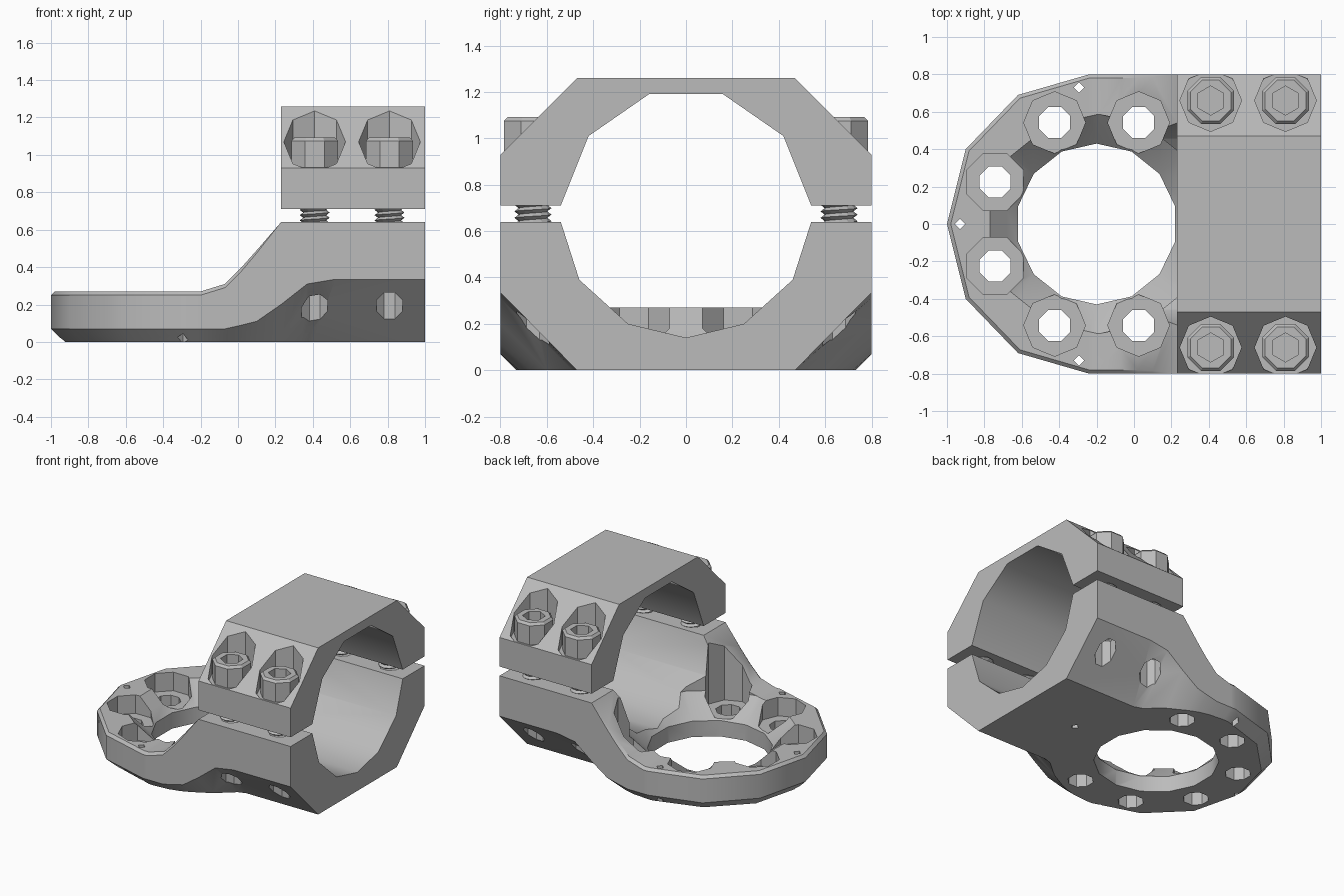
import bpy, bmesh, math

if "Cube" in bpy.data.objects:
    bpy.data.objects.remove(bpy.data.objects["Cube"])

grey = bpy.data.materials.new("satin grey")
grey.diffuse_color = (0.5, 0.5, 0.5, 1)
grey.use_nodes = True
grey.node_tree.nodes["Principled BSDF"].inputs["Base Color"].default_value = grey.diffuse_color


def finish(name, bm):
    bmesh.ops.remove_doubles(bm, verts=bm.verts, dist=1e-5)
    bmesh.ops.recalc_face_normals(bm, faces=bm.faces)
    me = bpy.data.meshes.new(name)
    bm.to_mesh(me)
    bm.free()
    me.materials.append(grey)
    ob = bpy.data.objects.new(name, me)
    bpy.context.collection.objects.link(ob)
    return ob


def loft(name, rings, cap=True):
    """Skin between closed rings of equal length."""
    bm = bmesh.new()
    vs = [[bm.verts.new(p) for p in r] for r in rings]
    n = len(rings[0])
    for a, b in zip(vs, vs[1:]):
        for i in range(n):
            j = (i + 1) % n
            bm.faces.new((a[i], a[j], b[j], b[i]))
    if cap:
        bm.faces.new(vs[0])
        bm.faces.new(vs[-1])
    return finish(name, bm)


def lathe(name, cx, cy, prof, n, rot=0):
    """Upright turned shape; prof is a list of (radius, z)."""
    t = [math.radians(rot) + 2 * math.pi * i / n for i in range(n)]
    return loft(name, [[(cx + r * math.cos(a), cy + r * math.sin(a), z) for a in t] for r, z in prof])


def along_x(name, prof, x0, x1):
    return loft(name, [[(x, y, z) for y, z in prof] for x in (x0, x1)])


def cut(ob, cutter):
    m = ob.modifiers.new("cut", 'BOOLEAN')
    m.operation, m.solver, m.object = 'DIFFERENCE', 'EXACT', cutter
    bpy.context.view_layer.update()
    me = bpy.data.meshes.new_from_object(ob.evaluated_get(bpy.context.evaluated_depsgraph_get()))
    ob.modifiers.clear()
    ob.data = me
    bpy.data.objects.remove(cutter)


def soften(ob, angle=35):
    ob.data.shade_smooth()
    ob.data.set_sharp_from_angle(angle=math.radians(angle))


def mirror(half):
    return half + [(-y, z) for y, z in reversed(half) if y != 0]


# lower bracket: stations (x, y, chamfer z, bottom x, bottom y, top z, rim bevel)
stations = [
    (1.0, .8, .335, 1.0, .47, .64, 0), (.52, .8, .335, .40, .47, .64, 0),
    (.37, .8, .31, .34, .49, .64, 0), (.23, .8, .20, .21, .60, .64, 0),
    (.10, .8, .11, .08, .67, .49, .015), (.02, .8, .09, .01, .70, .40, .02),
    (-.07, .8, .07, -.07, .72, .31, .02), (-.20, .8, .07, -.19, .73, .27, .02),
    (-.24, .8, .07, -.23, .73, .27, .02), (-.62, .69, .07, -.58, .62, .27, .02),
    (-.90, .40, .07, -.84, .36, .27, .02), (-1.0, 0, .07, -.93, 0, .27, .02)]
rings = []
for x, y, zc, bx, by, zt, b in stations:
    s = 1 - b / .8
    tx = x if x > -.3 else -.2 + (x + .2) * s
    half = [(tx, y * s, zt), (x, y, zt - b), (x, y, zc), (bx, by, 0)]
    rings.append(half + [(p, -q, r) for p, q, r in reversed(half)])
bracket = loft("lower_bracket", rings, cap=False)
bm = bmesh.new()
bm.from_mesh(bracket.data)
bmesh.ops.holes_fill(bm, edges=[e for e in bm.edges if e.is_boundary])
bmesh.ops.dissolve_degenerate(bm, dist=1e-5, edges=bm.edges)
bmesh.ops.recalc_face_normals(bm, faces=bm.faces)
bm.to_mesh(bracket.data)
bm.free()

# pipe bore and flange opening
bore = [(.57, .74), (.54, .64), (.46, .39), (.25, .20), (0, .14)]
cut(bracket, along_x("bore_cutter", mirror(bore), -.2, 1.2))
cut(bracket, lathe("opening_cutter", -.2, 0, [(.43, -.1), (.43, .12), (.59, .275), (.59, .9)], 14, 90 / 7))

# flange bolt pockets and holes
for k in (1, 2, 3, 4, 5, 6):
    a = math.radians(22.5 + 45 * k)
    x, y = -.2 + .587 * math.cos(a), .587 * math.sin(a)
    rot = 22.5 if k in (3, 4) else 0
    cut(bracket, lathe("pocket_cutter", x, y, [(.165, .13), (.165, .9)], 8, rot))
    cut(bracket, lathe("hole_cutter", x, y, [(.09, -.1), (.09, .3)], 8, 22.5))

# small dowel holes
for x, y, top in ((-.295, .73, .5), (-.295, -.73, .5), (-.93, 0, .5), (.53, 0, .08)):
    cut(bracket, lathe("dowel_cutter", x, y, [(.028, -.1), (.028, top)], 4))

# upper clamp half
clamp = along_x("upper_clamp", mirror([(.54, .71), (.8, .71), (.8, .93), (.47, 1.26)])
                + [(-.42, 1.01), (-.16, 1.19), (.16, 1.19), (.42, 1.01)], .23, 1)


def thread(name, cx, cy, z0, z1, pitch=.028, n=12):
    """Helical ridge running along the bolt."""
    bm = bmesh.new()
    rows = int((z1 - z0) / pitch * 2)
    v = [[bm.verts.new((cx + r * math.cos(2 * math.pi * i / n), cy + r * math.sin(2 * math.pi * i / n),
                        z0 + pitch * (k / 2 + i / n))) for i in range(n)]
         for k in range(rows) for r in [(.08, .062)[k % 2]]]
    for k in range(rows - 1):
        for i in range(n - 1):
            bm.faces.new((v[k][i], v[k][i + 1], v[k + 1][i + 1], v[k + 1][i]))
        if k + 3 < rows:
            bm.faces.new((v[k][n - 1], v[k + 2][0], v[k + 3][0], v[k + 1][n - 1]))
    return finish(name, bm)


# clamp bolts with socket heads
for x in (.41, .81):
    for y in (-.66, .66):
        cut(bracket, lathe("bolt_hole_cutter", x, y, [(.075, -.1), (.075, .9)], 8, 22.5))
        cut(clamp, lathe("recess_cutter", x, y, [(.165, .932), (.165, 1.5)], 8))
        head = lathe("bolt_head", x, y, [(.135, .925), (.135, 1.075), (.118, 1.092)], 8, 22.5)
        cut(head, lathe("socket_cutter", x, y, [(.078, 1.0), (.078, 1.2)], 6, 30))
        soften(head, 30)
        thread("bolt_thread", x, y, .3, .93)

soften(bracket)
soften(clamp)
